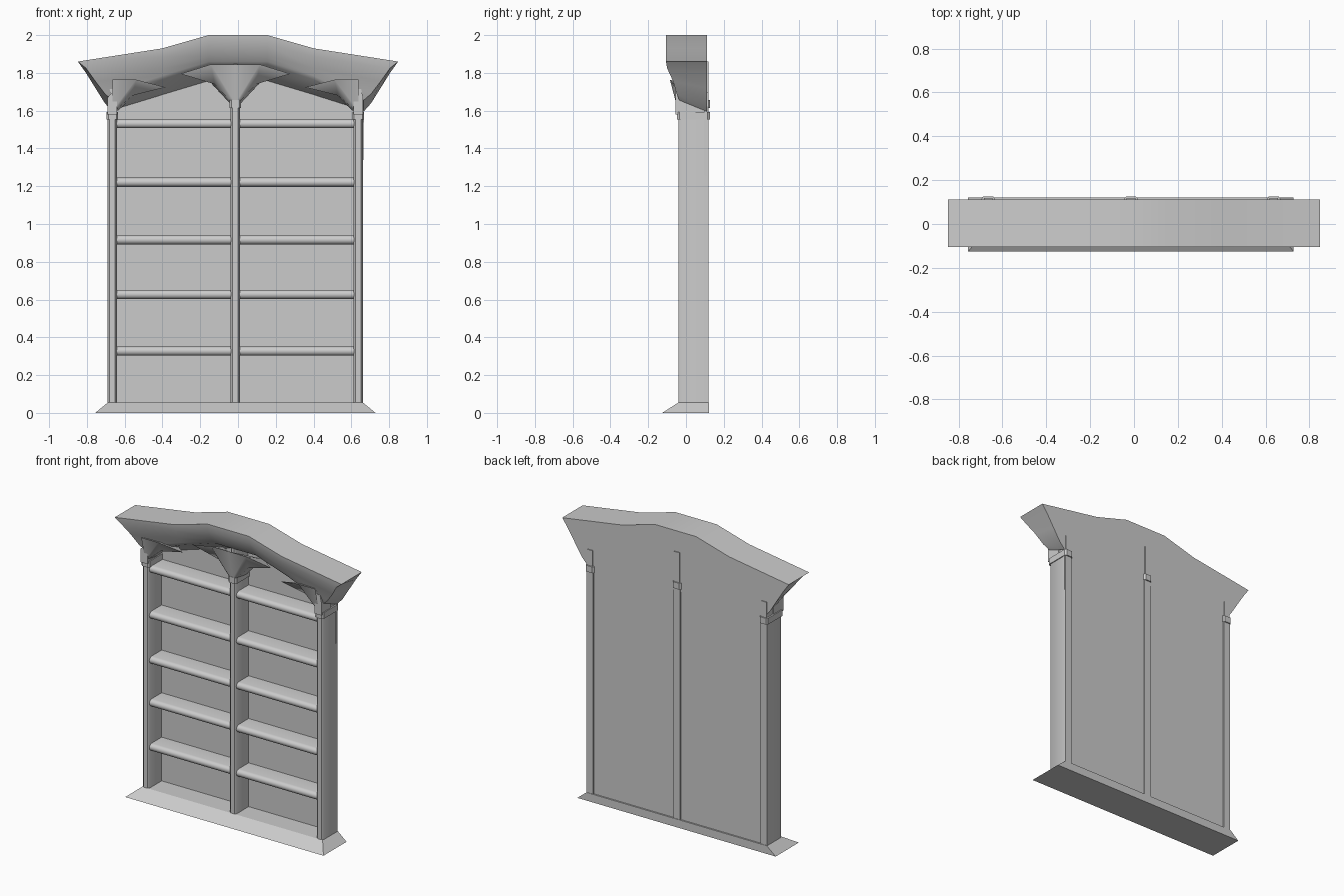
import bpy, bmesh, math

if "Cube" in bpy.data.objects:
    bpy.data.objects.remove(bpy.data.objects["Cube"])

CX = -0.014  # centre line of the carcass
BACK = 0.112


def make(name, verts, faces, smooth=None):
    me = bpy.data.meshes.new(name)
    me.from_pydata(verts, [], faces)
    bm = bmesh.new()
    bm.from_mesh(me)
    bmesh.ops.recalc_face_normals(bm, faces=bm.faces)
    bm.to_mesh(me)
    bm.free()
    ob = bpy.data.objects.new(name, me)
    bpy.context.collection.objects.link(ob)
    if smooth:
        bpy.context.view_layer.objects.active = ob
        ob.select_set(True)
        bpy.ops.object.shade_smooth_by_angle(angle=math.radians(smooth))
        ob.select_set(False)
    return ob


def extrude(name, pts, axis, a, b, smooth=None):
    """Extrude a 2D outline from a to b along the given axis."""
    n = len(pts)
    verts = []
    for t in (a, b):
        for p in pts:
            v = list(p)
            v.insert(axis, t)
            verts.append(v)
    faces = [list(range(n)), list(range(n, 2 * n))]
    faces += [(i, (i + 1) % n, n + (i + 1) % n, n + i) for i in range(n)]
    return make(name, verts, faces, smooth)


def box(name, x0, x1, y0, y1, z0, z1):
    return extrude(name, [(x0, y0), (x1, y0), (x1, y1), (x0, y1)], 2, z0, z1)


# Flared plinth
r0 = [(CX - .742, -.126), (CX + .742, -.126), (CX + .742, .121), (CX - .742, .121)]
r1 = [(CX - .675, -.04), (CX + .675, -.04), (CX + .675, .121), (CX - .675, .121)]
make("base", [(*p, 0) for p in r0] + [(*p, .055) for p in r1],
     [(0, 1, 2, 3), (4, 5, 6, 7)] + [(i, (i + 1) % 4, 4 + (i + 1) % 4, 4 + i) for i in range(4)])

# Back panel
half = [(.67, 1.86), (.40, 1.91), (.15, 1.97)]
extrude("back_panel", [(CX - .66, .05), (CX + .66, .05)] + half + [(-x, z) for x, z in half[::-1]],
        1, .098, BACK - .001)

# Uprights with rounded front edges, and their collars
for name, x, top, cz in (("left_post", -.651, 1.70, 1.573), ("centre_post", 0, 1.86, 1.636),
                         ("right_post", .651, 1.70, 1.573)):
    x += CX
    w = .025
    prof = [(x - w, .118), (x - w, -.028), (x - w * .6, -.04), (x + w * .6, -.04),
            (x + w, -.028), (x + w, .118)]
    extrude(name, prof, 2, .05, cz, 50)
    w = .02
    thin = [(x - w, .118), (x - w, -.025), (x - w * .5, -.037), (x + w * .5, -.037),
            (x + w, -.025), (x + w, .118)]
    extrude(name + "_upper", thin, 2, cz, top, 50)
    w = .031
    ring = [(x - w, .115), (x - w * .7, .126), (x + w * .7, .126), (x + w, .115),
            (x + w, -.035), (x + w * .7, -.047), (x - w * .7, -.047), (x - w, -.035)]
    extrude(name + "_collar", ring, 2, cz - .021, cz + .021)

# Shelves with rounded noses
for side, a in (("left", -.628), ("right", .023)):
    for i, z in enumerate((.327, .627, .916, 1.221, 1.531)):
        prof = [(.1, z + .024)]
        prof += [(-.008 - .024 * math.sin(t), z + .024 * math.cos(t))
                 for t in (math.pi * k / 6 for k in range(7))]
        prof += [(.1, z - .024)]
        extrude(f"{side}_shelf_{i + 1}", prof, 0, CX + a, CX + a + .605, 40)

# Arched cornice: rows of (end half width, front y, z at end / shoulder / crown)
rows = [(.848, -.106, 1.86, 1.93, 2.0), (.805, -.100, 1.825, 1.885, 1.95),
        (.755, -.068, 1.755, 1.825, 1.89), (.705, -.05, 1.69, 1.785, 1.86),
        (.665, -.035, 1.655, 1.765, 1.845)]
back_z = (1.86, 1.80, 1.72, 1.64, 1.595)
verts, faces = [], []
N = 8
for (w, y, ze, zs, zc), zb in zip(rows, back_z):
    st = [(-w, ze), (-.40, zs), (-.155, zc), (.155, zc), (.40, zs), (w, ze)]
    verts += [(-w, BACK, zb)] + [(x, y, z) for x, z in st] + [(w, BACK, zb)]
for r in range(len(rows) - 1):
    faces += [(r * N + i, r * N + i + 1, (r + 1) * N + i + 1, (r + 1) * N + i) for i in range(N - 1)]
o = len(verts)
# rear top edge closes the roof surface, lower rear edge closes the soffit
verts += [(x, BACK, z) for x, z in ((-.40, 1.93), (-.155, 2), (.155, 2), (.40, 1.93))]
topb = [0, o, o + 1, o + 2, o + 3, 7]
faces += [(topb[i], topb[i + 1], i + 2, i + 1) for i in range(5)]
s = 4 * N
verts += [(x, .097, z) for x, z in ((-.40, 1.685), (-.10, 1.775), (.10, 1.775), (.40, 1.685))]
low = [s, o + 4, o + 5, o + 6, o + 7, s + 7]
faces += [(low[i], low[i + 1], s + i + 2, s + i + 1) for i in range(5)]
# rear cap
faces.append([*topb, 15, 23, 31, 39, 32, 24, 16, 8])
make("cornice", verts, faces, 35)


# Fan brackets spreading from the posts to the cornice
def bracket(name, x, z, d, side, sx):
    x += CX
    pts = [(.015, -.04, 0), (.03, .06, 0), (.11 * sx, -.03, .10), (.29 * sx, -.045, .155),
           (.13 * sx, -.085, .205), (0, -.085, .205), (0, -.042, 0), (.15 * sx, .08, .13), (0, .06, 0)]
    v = [(x + side * a, b, z + c * d) for a, b, c in pts]
    f = [(6, 0, 4, 5), (0, 2, 4), (2, 3, 4), (0, 1, 2), (1, 7, 2), (2, 7, 3),
         (3, 7, 4), (6, 8, 1, 0), (5, 4, 7), (5, 7, 1, 8)]
    make(name, v, f, 40)


for side, label in ((-1, "left"), (1, "right")):
    bracket(f"centre_bracket_{label}", 0, 1.64, 1, side, 1)
    bracket(f"{label}_bracket", side * .651, 1.60, .8, -side, .97)
    # Pointed tip in front of the outer post
    x = CX + side * .651
    extrude(f"{label}_post_tip", [(x - .025, 1.58), (x + .025, 1.58), (x + .025, 1.67), (x + side * .015, 1.715),
                                 (x - side * .015, 1.715), (x - .025, 1.67)], 1, -.055, .05)
